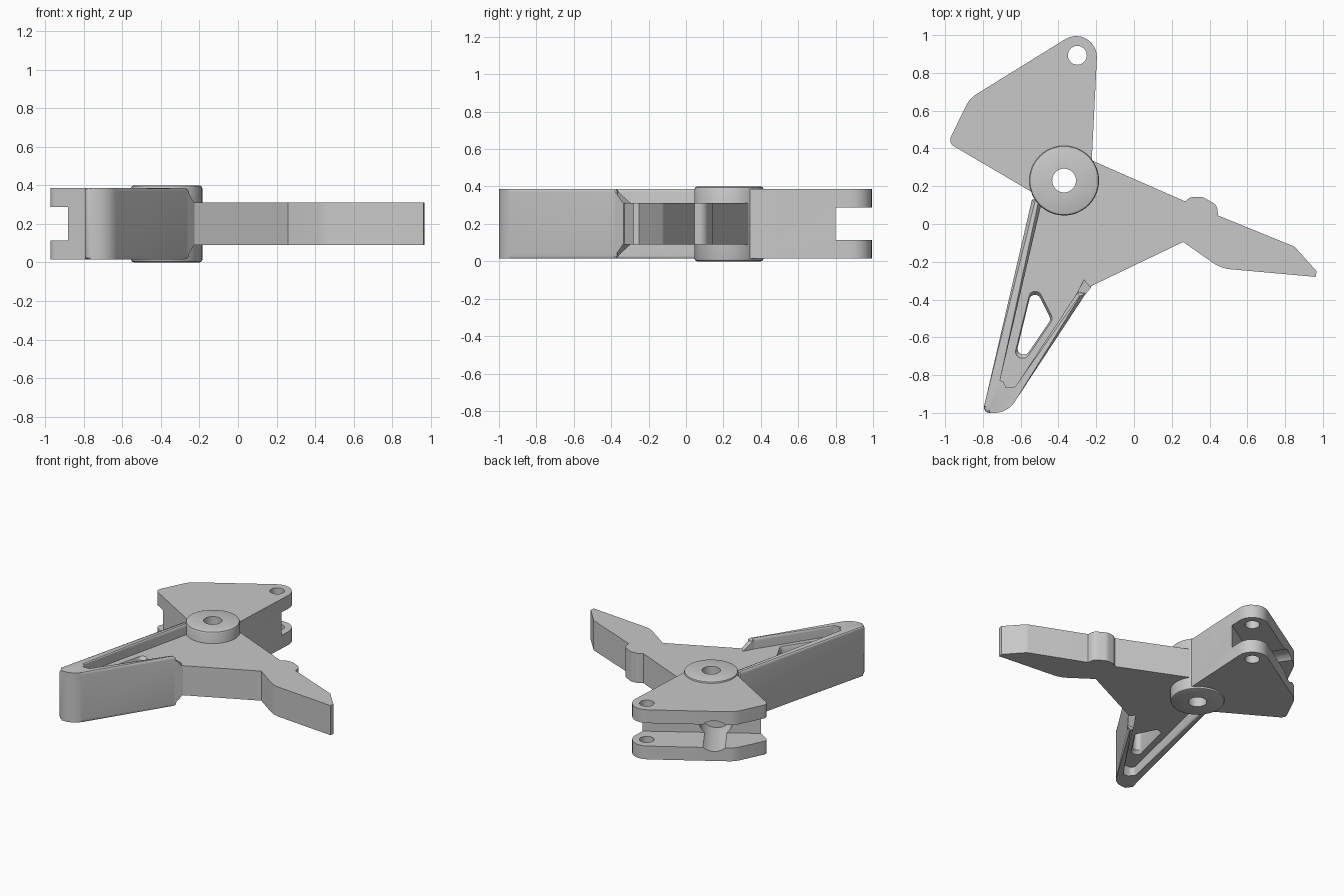
import bpy, bmesh, math
from mathutils import Vector, Matrix

if "Cube" in bpy.data.objects:
    bpy.data.objects.remove(bpy.data.objects["Cube"])

grey = bpy.data.materials.new("plain_grey")
grey.use_nodes = True
colour = (0.58, 0.58, 0.58, 1)
grey.diffuse_color = colour
grey.node_tree.nodes["Principled BSDF"].inputs["Base Color"].default_value = colour

HUB = Vector((-0.37, 0.23, 0))
ALONG = Vector((-0.845, -0.534, 0))    # direction of the bracket's slot wall
OUT = Vector((-0.534, 0.845, 0))       # outward direction of that wall


def rounded(corners, steps=8):
    """Outline whose corners (x, y, radius) are filleted with true arcs."""
    pts = []
    for i, (x, y, r) in enumerate(corners):
        p = Vector((x, y))
        if r == 0:
            pts.append(p)
            continue
        u = (Vector(corners[i - 1][:2]) - p).normalized()
        v = (Vector(corners[(i + 1) % len(corners)][:2]) - p).normalized()
        half = u.angle(v) / 2
        centre = p + (u + v).normalized() * r / math.sin(half)
        a = (p + u * r / math.tan(half) - centre).normalized()
        b = (p + v * r / math.tan(half) - centre).normalized()
        pts += [centre + a.slerp(b, k / steps) * r for k in range(steps + 1)]
    return pts


def finish(name, bm):
    bmesh.ops.recalc_face_normals(bm, faces=bm.faces)
    mesh = bpy.data.meshes.new(name)
    bm.to_mesh(mesh)
    bm.free()
    mesh.materials.append(grey)
    obj = bpy.data.objects.new(name, mesh)
    bpy.context.collection.objects.link(obj)
    return obj


def prism(name, outline, z0, z1, flare=1.0, bevel=0.0):
    """Extrude an outline; flare scales the far end about its middle."""
    bm = bmesh.new()
    mid = sum(outline, Vector((0, 0))) / len(outline)
    low = [bm.verts.new((p.x, p.y, z0)) for p in outline]
    high = [bm.verts.new((*(mid + (p - mid) * flare), z1)) for p in outline]
    caps = [bm.faces.new(low), bm.faces.new(high)]
    for i in range(len(low)):
        bm.faces.new((low[i - 1], low[i], high[i], high[i - 1]))
    if bevel:
        edges = list({e for f in caps for e in f.edges})
        bmesh.ops.bevel(bm, geom=edges, offset=bevel, segments=3,
                        profile=0.5, affect='EDGES')
    return finish(name, bm)


def cylinder(name, centre, radius, depth, axis=Vector((0, 0, 1)), bevel=0.0):
    bm = bmesh.new()
    turn = axis.to_track_quat('Z', 'Y').to_matrix().to_4x4()
    bmesh.ops.create_cone(bm, cap_ends=True, segments=48, radius1=radius,
                          radius2=radius, depth=depth,
                          matrix=Matrix.Translation(centre) @ turn)
    if bevel:
        edges = list({e for f in bm.faces if len(f.verts) > 4 for e in f.edges})
        bmesh.ops.bevel(bm, geom=edges, offset=bevel, segments=2,
                        profile=0.5, affect='EDGES')
    return finish(name, bm)


def cut(obj, cutters):
    """Subtract the cutters and bake the result into the mesh."""
    for c in cutters:
        m = obj.modifiers.new("cut", 'BOOLEAN')
        m.operation, m.solver, m.object = 'DIFFERENCE', 'EXACT', c
    bpy.context.view_layer.update()
    graph = bpy.context.evaluated_depsgraph_get()
    mesh = bpy.data.meshes.new_from_object(obj.evaluated_get(graph))
    obj.modifiers.clear()
    obj.data = mesh


# Pivot hub
hub = cylinder("pivot_hub", HUB + Vector((0, 0, 0.2)), 0.185, 0.4, bevel=0.015)

# Forked bracket with its pin hole, slot and round channel
bracket = prism("fork_bracket", rounded([
    (-0.225, 0.31, 0), (-0.186, 1.089, 0.11), (-0.87, 0.665, 0.15),
    (-0.985, 0.43, 0.04), (-0.52, 0.157, 0)]), 0.015, 0.387)

# Lever plate with finger tip and thumb bump
lever = prism("lever_plate", rounded([
    (-0.22, 0.335, 0), (0.27, 0.12, 0), (0.30, 0.142, 0.03), (0.36, 0.145, 0.06),
    (0.44, 0.10, 0.05), (0.445, 0.045, 0), (0.85, -0.12, 0.06),
    (0.967, -0.25, 0), (0.962, -0.28, 0), (0.46, -0.235, 0.2),
    (0.26, -0.095, 0), (-0.24, -0.335, 0), (-0.66, -0.95, 0),
    (-0.77, -0.96, 0), (-0.525, 0.13, 0)]), 0.09, 0.312)

# Raised rim around the leg, on both faces
prism("leg_rim", rounded([
    (-0.54, 0.13, 0), (-0.802, -1.0, 0.03), (-0.67, -1.0, 0.13),
    (-0.255, -0.368, 0), (-0.298, -0.36, 0), (-0.63, -0.865, 0.03),
    (-0.718, -0.865, 0.03), (-0.485, 0.13, 0)]), 0.015, 0.387, bevel=0.018)

# Ramp where the rim runs down to the plate
bm = bmesh.new()
rings = []
for sign in (-1, 1):
    rings.append([bm.verts.new((x, y, 0.201 + sign * h)) for x, y, h in (
        (-0.268, -0.386, 0.18), (-0.225, -0.333, 0.105),
        (-0.262, -0.29, 0.105), (-0.306, -0.372, 0.18))])
for ring in rings:
    bm.faces.new(ring)
for i in range(4):
    bm.faces.new((rings[0][i - 1], rings[0][i], rings[1][i], rings[1][i - 1]))
finish("rim_ramp", bm)

# Cutters
bore = cylinder("bore_cutter", HUB, 0.063, 2)
pin = cylinder("pin_cutter", Vector((-0.30, 0.893, 0)), 0.05, 2)
slot = prism("slot_cutter", [Vector(p) for p in (
    (-1.2, 0.168), (0, 0.926), (0, 1.3), (-1.2, 1.3))], 0.115, 0.287)
channel = cylinder("channel_cutter",
                   HUB + ALONG * 0.05 + OUT * 0.55 + Vector((0, 0, 0.201)),
                   0.115, 0.6, axis=OUT)
window_outline = rounded([(-0.548, -0.375, 0.03), (-0.505, -0.375, 0.03),
                          (-0.44, -0.505, 0.03), (-0.565, -0.69, 0.03),
                          (-0.625, -0.69, 0.03)])
window = prism("window_cutter", window_outline, -0.5, 0.5)
window_top = prism("window_top_cutter", window_outline, 0.29, 0.32, flare=1.17)
window_base = prism("window_base_cutter", window_outline, 0.112, 0.082, flare=1.17)

cut(hub, [bore])
cut(bracket, [bore, pin, slot, channel])
cut(lever, [bore, window, window_top, window_base])

for c in (bore, pin, slot, channel, window, window_top, window_base):
    bpy.data.objects.remove(c)

# Smooth the curved walls, keep the edges sharp
bpy.ops.object.select_all(action='DESELECT')
for obj in bpy.context.collection.objects:
    if obj.type == 'MESH':
        obj.select_set(True)
        bpy.context.view_layer.objects.active = obj
bpy.ops.object.shade_smooth_by_angle(angle=math.radians(30))
